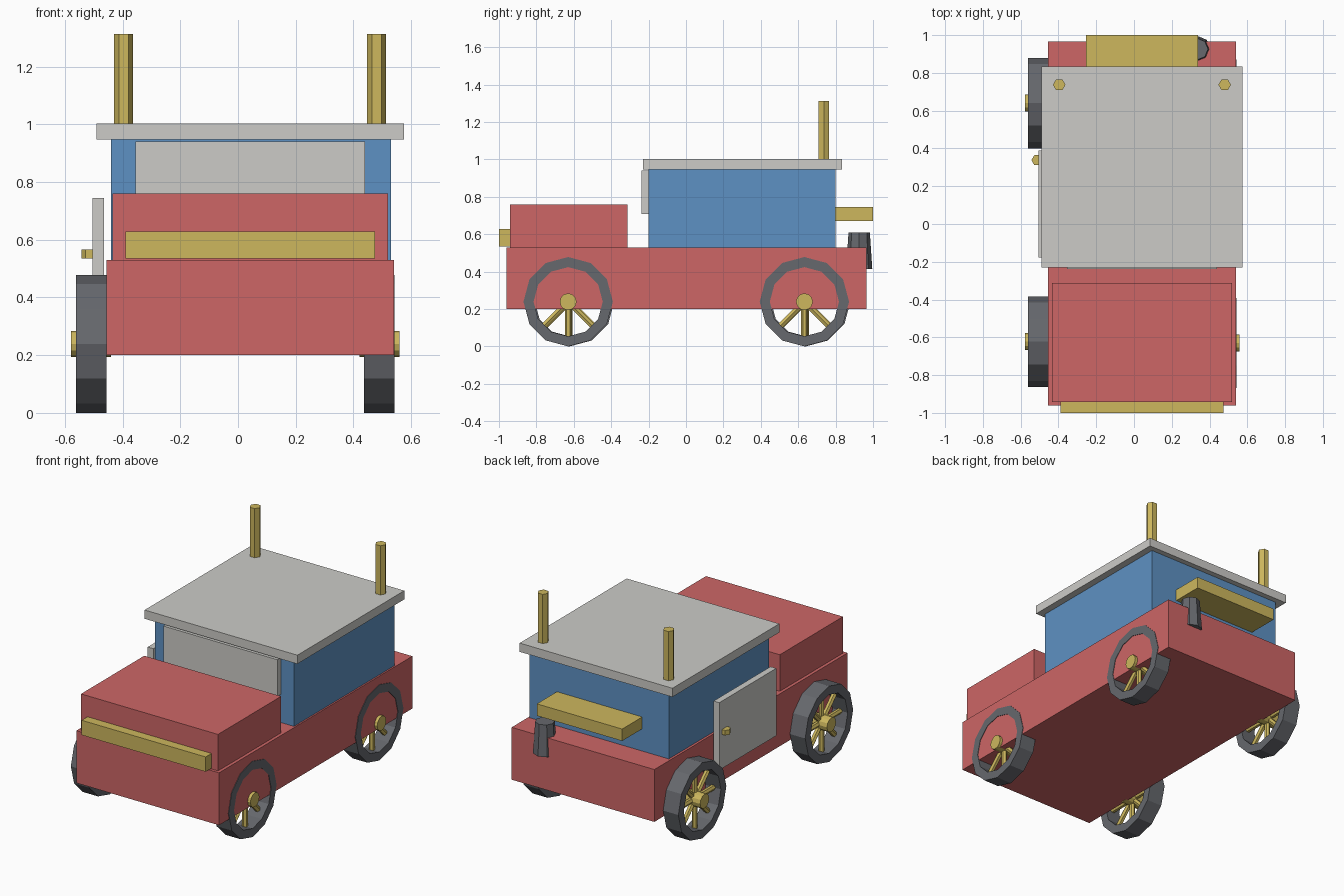
import bpy, math
from mathutils import Matrix, Vector

if "Cube" in bpy.data.objects:
    bpy.data.objects.remove(bpy.data.objects["Cube"])


def material(name, rgb):
    m = bpy.data.materials.new(name)
    m.diffuse_color = [(c / 255) ** 2.2 for c in rgb] + [1]
    m.use_nodes = True
    m.node_tree.nodes["Principled BSDF"].inputs["Base Color"].default_value = m.diffuse_color
    return m


RED = material("red paint", (204, 102, 102))
BLUE = material("blue paint", (94, 144, 194))
GREY = material("light grey", (203, 202, 198))
BRASS = material("brass", (204, 182, 94))
RUBBER = material("dark rubber", (102, 104, 109))


def mesh_object(name, verts, faces, mat):
    me = bpy.data.meshes.new(name)
    me.from_pydata(verts, [], faces)
    me.materials.append(mat)
    ob = bpy.data.objects.new(name, me)
    bpy.context.collection.objects.link(ob)
    return ob


def box(name, mat, x, y, z):
    """Box from its (min, max) span on each axis."""
    verts = [(a, b, c) for a in x for b in y for c in z]
    faces = [(0, 1, 3, 2), (4, 6, 7, 5), (0, 4, 5, 1),
             (2, 3, 7, 6), (0, 2, 6, 4), (1, 5, 7, 3)]
    return mesh_object(name, verts, faces, mat)


def prism_data(sides, r0, r1, a, b):
    """Closed prism or cone between points a and b."""
    a, b = Vector(a), Vector(b)
    rot = Vector((0, 0, 1)).rotation_difference(b - a).to_matrix()
    verts = []
    for p, r in ((a, r0), (b, r1)):
        for i in range(sides):
            t = math.tau * i / sides
            verts.append(p + rot @ Vector((r * math.cos(t), r * math.sin(t), 0)))
    faces = [(i, (i + 1) % sides, sides + (i + 1) % sides, sides + i)
             for i in range(sides)]
    faces += [tuple(reversed(range(sides))), tuple(range(sides, 2 * sides))]
    return verts, faces


def prism(name, mat, sides, r0, r1, a, b):
    return mesh_object(name, *prism_data(sides, r0, r1, a, b), mat)


def wheel(label, x, y):
    """Open twelve-sided tyre with hub and eight spokes; x is the mid plane."""
    z, outer, inner, half, n = 0.239, 0.239, 0.185, 0.053, 12
    # tyre: rectangular section swept round the axle
    section = [(-half, outer), (half, outer), (half, inner), (-half, inner)]
    verts, faces = [], []
    for i in range(n):
        t = math.tau * i / n
        for dx, r in section:
            verts.append((x + dx, y + r * math.cos(t), z + r * math.sin(t)))
        j = (i + 1) % n
        for k in range(4):
            m = (k + 1) % 4
            faces.append((4 * i + k, 4 * i + m, 4 * j + m, 4 * j + k))
    mesh_object(label + "_tyre", verts, faces, RUBBER)
    # hub
    prism(label + "_hub", BRASS, 12, 0.045, 0.045,
          (x - 0.069, y, z), (x + 0.069, y, z))
    # spokes
    verts, faces = [], []
    for i in range(8):
        t = math.tau * i / 8
        d = Vector((0, math.cos(t), math.sin(t)))
        c = Vector((x, y, z))
        v, f = prism_data(6, 0.017, 0.017, c + d * 0.03, c + d * 0.19)
        faces += [tuple(k + len(verts) for k in q) for q in f]
        verts += v
    mesh_object(label + "_spokes", verts, faces, BRASS)


# Body
box("chassis", RED, (-0.455, 0.54), (-0.96, 0.965), (0.2, 0.53))
box("hood", RED, (-0.435, 0.52), (-0.942, -0.313), (0.53, 0.76))
box("cabin", BLUE, (-0.44, 0.53), (-0.2, 0.8), (0.53, 0.948))
box("roof", GREY, (-0.49, 0.575), (-0.23, 0.835), (0.947, 1.002))
box("windscreen", GREY, (-0.355, 0.44), (-0.237, -0.2), (0.707, 0.94))
box("bumper", BRASS, (-0.39, 0.475), (-1.0, -0.942), (0.535, 0.628))
box("rear_shelf", BRASS, (-0.255, 0.34), (0.8, 1.0), (0.67, 0.745))

# Door and its handle
box("door", GREY, (-0.505, -0.465), (-0.178, 0.39), (0.32, 0.745))
prism("door_handle", BRASS, 6, 0.03, 0.03,
      (-0.513, 0.338, 0.535), (-0.513, 0.338, 0.566))

# Roof stacks
for side, x in (("left", -0.396), ("right", 0.48)):
    prism(side + "_stack", BRASS, 6, 0.033, 0.033,
          (x, 0.737, 1.0), (x, 0.737, 1.312))

# Exhaust at the rear
prism("exhaust", RUBBER, 8, 0.07, 0.057,
      (0.335, 0.926, 0.413), (0.335, 0.926, 0.61))

# Wheels
wheel("front_left", -0.509, -0.623)
wheel("rear_left", -0.509, 0.64)
wheel("front_right", 0.49, -0.63)
wheel("rear_right", 0.49, 0.633)
